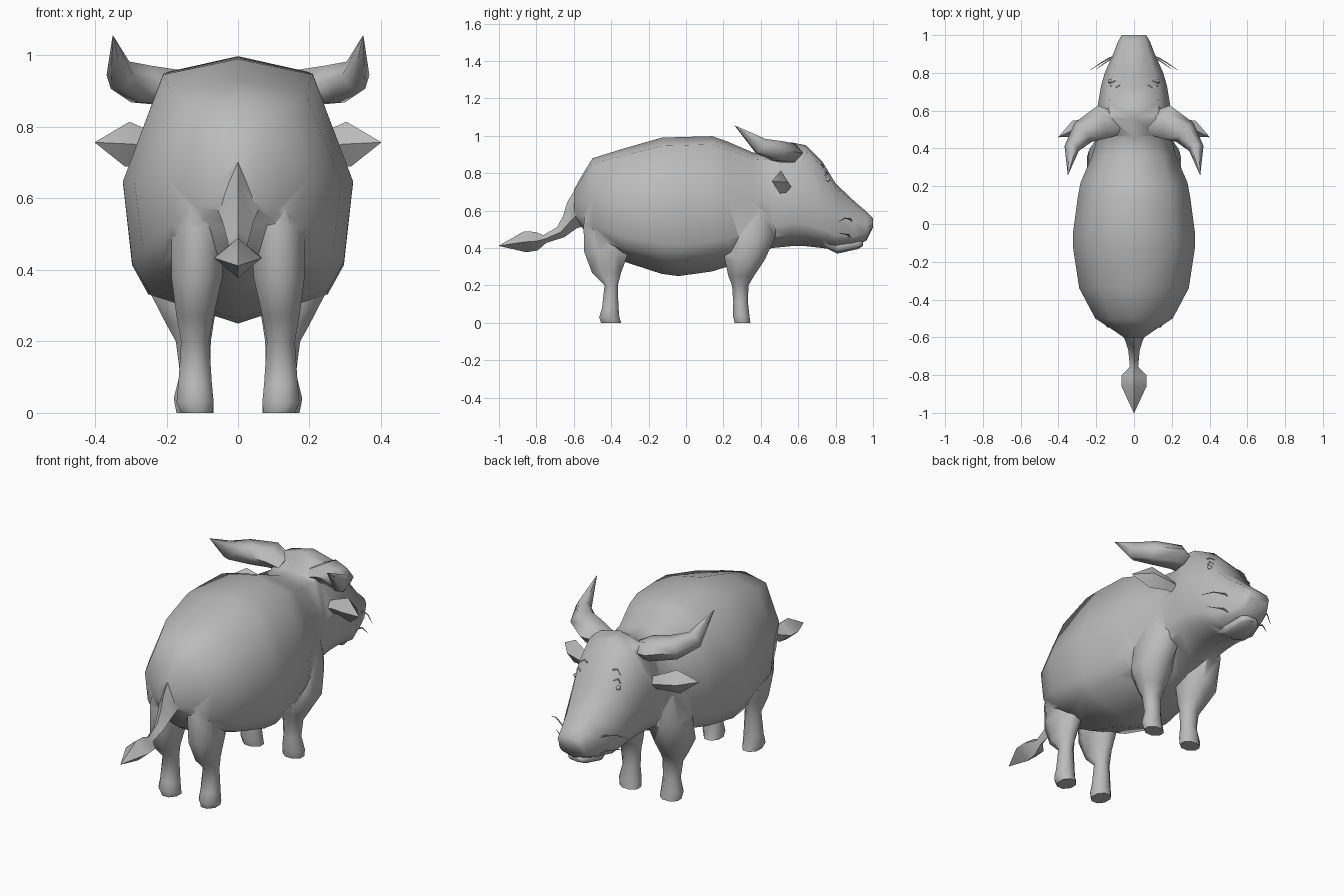
import bpy, bmesh, math
from mathutils import Vector
from mathutils.bvhtree import BVHTree

hide = bpy.data.materials.new("grey_hide")
hide.diffuse_color = (0.5, 0.5, 0.5, 1)


def smooth(obj, angle):
    bpy.ops.object.select_all(action='DESELECT')
    obj.select_set(True)
    bpy.context.view_layer.objects.active = obj
    bpy.ops.object.shade_smooth_by_angle(angle=math.radians(angle))


def finish(name, bm, mirror, angle=60):
    bmesh.ops.recalc_face_normals(bm, faces=bm.faces)
    mesh = bpy.data.meshes.new(name)
    bm.to_mesh(mesh)
    bm.free()
    mesh.materials.append(hide)
    obj = bpy.data.objects.new(name, mesh)
    bpy.context.collection.objects.link(obj)
    smooth(obj, angle)
    if mirror:
        obj.modifiers.new("mirror", 'MIRROR')
    return obj


def loft(name, rings, mirror=False, angle=60):
    """Skin a row of equal-sized point rings, capping both ends."""
    bm = bmesh.new()
    loops = [[bm.verts.new(p) for p in ring] for ring in rings]
    n = len(loops[0])
    for a, b in zip(loops, loops[1:]):
        for i in range(n):
            j = (i + 1) % n
            bm.faces.new((a[i], a[j], b[j], b[i]))
    bm.faces.new(loops[0])
    bm.faces.new(loops[-1])
    return finish(name, bm, mirror, angle)


def tube(name, path, sides=8, mirror=False, angle=60):
    """Path rows: x, y, z, side radius, upright radius."""
    pts = [Vector(p[:3]) for p in path]
    rings = []
    for k, p in enumerate(path):
        t = (pts[min(k + 1, len(pts) - 1)] - pts[max(k - 1, 0)]).normalized()
        side = t.cross(Vector((0, 0, 1))).normalized()
        up = side.cross(t)
        rings.append([pts[k] + side * p[3] * math.cos(a) + up * p[4] * math.sin(a)
                      for a in (2 * math.pi * i / sides for i in range(sides))])
    return loft(name, rings, mirror, angle)


def section(y, top, bot, w, crown):
    """Ten-sided cross-section of trunk, neck or head."""
    half = [(0, 1), (crown, 0.94), (1, 0.53), (0.92, 0.22), (0.78, 0.11), (0, 0)]
    pts = [(x * w, y, bot + f * (top - bot)) for x, f in half]
    return pts + [(-x, y, z) for x, y, z in pts[-2:0:-1]]


# Trunk, neck and head: y, top, bottom, half width, crown width
body = loft("body_and_head", [section(*r) for r in (
    (-0.60, 0.71, 0.56, 0.055, 0.65), (-0.555, 0.79, 0.51, 0.12, 0.6),
    (-0.50, 0.88, 0.42, 0.205, 0.62), (-0.34, 0.93, 0.33, 0.29, 0.65),
    (-0.13, 0.99, 0.262, 0.322, 0.65), (-0.04, 0.993, 0.25, 0.322, 0.65),
    (0.14, 0.998, 0.275, 0.298, 0.65),
    (0.22, 0.97, 0.30, 0.283, 0.65), (0.36, 0.91, 0.35, 0.222, 0.65),
    (0.46, 0.90, 0.40, 0.195, 0.65), (0.56, 0.965, 0.41, 0.195, 0.65),
    (0.64, 0.95, 0.41, 0.19, 0.68), (0.73, 0.86, 0.40, 0.175, 0.72),
    (0.80, 0.745, 0.39, 0.155, 0.72), (0.90, 0.65, 0.41, 0.11, 0.72),
    (0.965, 0.595, 0.44, 0.085, 0.75), (1.0, 0.56, 0.51, 0.065, 0.8))])

# Lower jaw
jaw = loft("lower_jaw", [section(*r) for r in (
    (0.74, 0.45, 0.405, 0.06, 0.8), (0.81, 0.45, 0.37, 0.075, 0.8),
    (0.92, 0.45, 0.395, 0.06, 0.8), (0.945, 0.435, 0.41, 0.035, 0.8))])


def leg(name, rows):
    """Rows: z, x centre, x radius, y centre, y radius."""
    angles = [math.pi * (2 * i + 1) / 8 for i in range(8)]
    return loft(name, [[(x + rx * 1.06 * math.cos(a), y + ry * 1.06 * math.sin(a), z)
                        for a in angles] for z, x, rx, y, ry in rows], True)


# Legs, hoof to shoulder, the upper ends tucked into the trunk
hind_legs = leg("hind_legs", (
    (0, 0.115, 0.045, -0.40, 0.055), (0.03, 0.12, 0.053, -0.41, 0.055),
    (0.08, 0.12, 0.048, -0.405, 0.045), (0.20, 0.12, 0.04, -0.40, 0.036),
    (0.27, 0.12, 0.053, -0.425, 0.08), (0.38, 0.115, 0.073, -0.425, 0.122),
    (0.52, 0.112, 0.075, -0.435, 0.115), (0.68, 0.09, 0.06, -0.43, 0.10)))
front_legs = leg("front_legs", (
    (0, 0.12, 0.053, 0.302, 0.043), (0.04, 0.125, 0.056, 0.295, 0.045),
    (0.11, 0.12, 0.043, 0.292, 0.04), (0.20, 0.125, 0.05, 0.29, 0.045),
    (0.25, 0.135, 0.068, 0.295, 0.07), (0.34, 0.15, 0.10, 0.315, 0.11),
    (0.46, 0.14, 0.098, 0.34, 0.14), (0.60, 0.125, 0.085, 0.355, 0.13),
    (0.74, 0.10, 0.06, 0.36, 0.10)))

# Tail, broad at the rump, with a diamond-shaped tuft
tail = tube("tail", (
    (0, -0.50, 0.66, 0.09, 0.11), (0, -0.575, 0.585, 0.065, 0.085),
    (0, -0.62, 0.54, 0.045, 0.05), (0, -0.67, 0.485, 0.03, 0.033),
    (0, -0.755, 0.448, 0.022, 0.022), (0, -0.80, 0.437, 0.065, 0.05),
    (0, -0.86, 0.433, 0.066, 0.056), (0, -1.0, 0.412, 0.001, 0.001)), 4, angle=80)

# Horns sweeping out, back and up
horns = tube("horns", (
    (0.08, 0.53, 0.885, 0.06, 0.035), (0.17, 0.54, 0.908, 0.09, 0.058),
    (0.27, 0.485, 0.92, 0.068, 0.06), (0.33, 0.40, 0.945, 0.04, 0.05),
    (0.35, 0.26, 1.055, 0.001, 0.001)), 6, True, 70)

# Ears
ears = tube("ears", (
    (0.14, 0.54, 0.715, 0.025, 0.025), (0.22, 0.53, 0.735, 0.03, 0.04),
    (0.31, 0.505, 0.752, 0.045, 0.063), (0.40, 0.46, 0.757, 0.001, 0.001)), 4, True, 50)

# Face details sit on the nearest point of the head
bvh = BVHTree.FromPolygons([v.co for v in body.data.vertices],
                           [p.vertices for p in body.data.polygons])


def snap(p):
    return bvh.find_nearest(Vector(p))[0]


# Weld the parts into one skin and drop the buried ends
parts = (jaw, hind_legs, front_legs, tail, horns, ears)
for part in parts:
    union = body.modifiers.new(part.name, 'BOOLEAN')
    union.operation, union.solver, union.object = 'UNION', 'EXACT', part
deps = bpy.context.evaluated_depsgraph_get()
skin = bpy.data.meshes.new_from_object(body.evaluated_get(deps))
body.modifiers.clear()
body.data = skin
for part in parts:
    bpy.data.objects.remove(part)
smooth(body, 65)

# Eyes
bm = bmesh.new()
bmesh.ops.create_uvsphere(bm, u_segments=10, v_segments=6, radius=0.012)
bmesh.ops.translate(bm, vec=snap((0.14, 0.765, 0.77)), verts=bm.verts)
finish("eyes", bm, True)

# Brow lines and eyelids
for name, pts in (
        ("brows", ((0.075, 0.735, 0.84), (0.10, 0.725, 0.85), (0.135, 0.74, 0.83))),
        ("eyelids", ((0.10, 0.765, 0.80), (0.12, 0.75, 0.81), (0.145, 0.755, 0.79)))):
    tube(name, [(*snap(p), 0.004, 0.004) for p in pts], 5, True)

# Whiskers
tube("upper_whiskers", (
    (0.09, 0.89, 0.53, 0.004, 0.004), (0.13, 0.88, 0.555, 0.004, 0.004),
    (0.18, 0.85, 0.56, 0.003, 0.003), (0.23, 0.815, 0.54, 0.001, 0.001)), 5, True)
tube("lower_whiskers", (
    (0.09, 0.88, 0.45, 0.004, 0.004), (0.13, 0.87, 0.47, 0.004, 0.004),
    (0.20, 0.82, 0.48, 0.001, 0.001)), 5, True)
